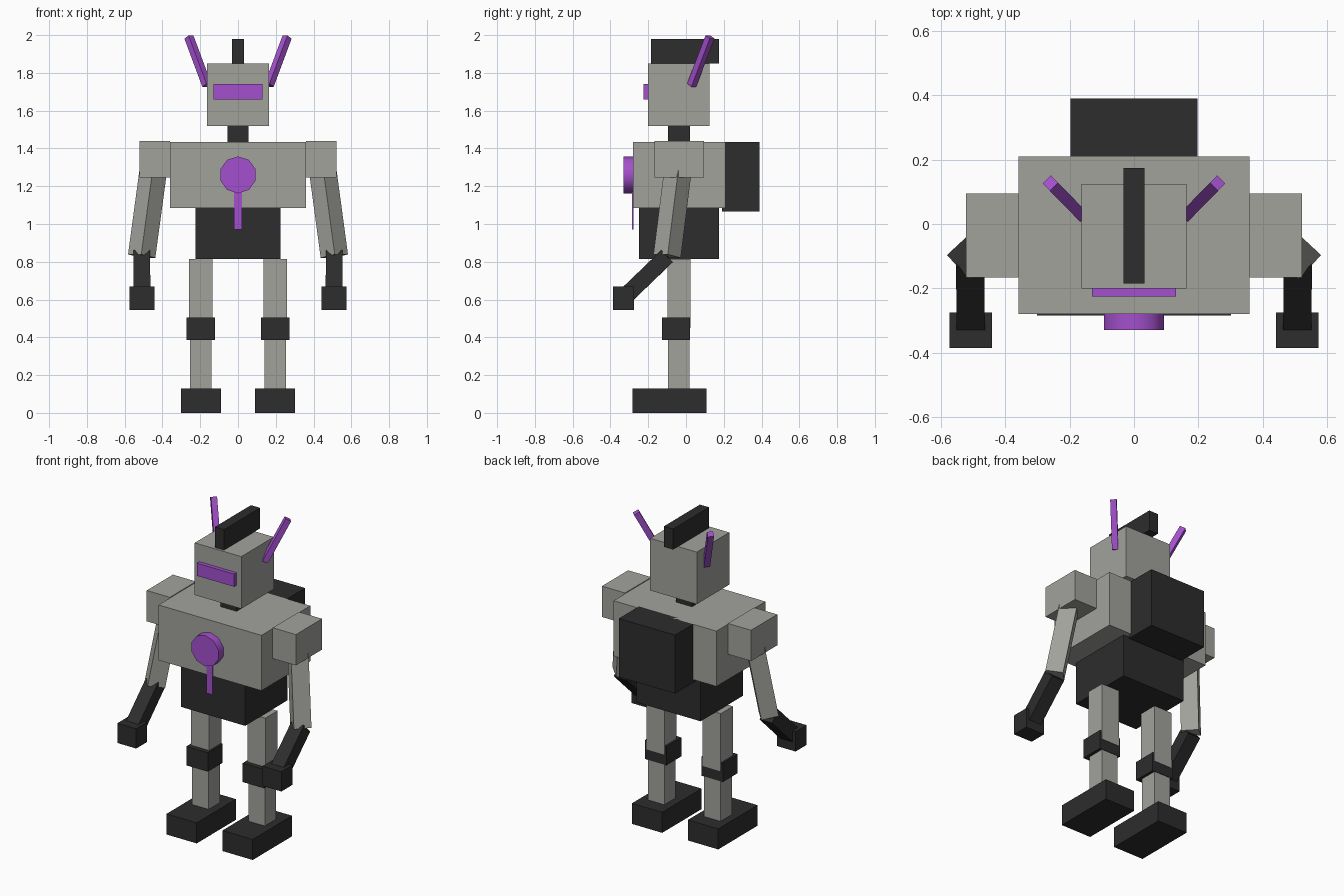
import bpy, math
from mathutils import Vector

default = bpy.data.objects.get("Cube")
if default:
    bpy.data.objects.remove(default, do_unlink=True)


def make_material(name, rgb):
    mat = bpy.data.materials.new(name)
    mat.use_nodes = True
    mat.diffuse_color = (*rgb, 1)
    mat.node_tree.nodes["Principled BSDF"].inputs["Base Color"].default_value = (*rgb, 1)
    return mat


GREY = make_material("warm grey", (0.36, 0.36, 0.335))
DARK = make_material("charcoal", (0.026, 0.026, 0.026))
PURPLE = make_material("purple", (0.37, 0.08, 0.61))


def finish(name, mat):
    obj = bpy.context.object
    obj.name = name
    obj.data.materials.append(mat)
    bpy.ops.object.transform_apply(location=False, rotation=False, scale=True)
    return obj


def box(name, mat, x, y, z):
    """Axis-aligned box from (low, high) ranges."""
    ranges = (x, y, z)
    bpy.ops.mesh.primitive_cube_add(size=1, location=[(a + b) / 2 for a, b in ranges])
    bpy.context.object.scale = [b - a for a, b in ranges]
    return finish(name, mat)


def bar(name, mat, start, end, width):
    """Square bar running between two points."""
    start, end = Vector(start), Vector(end)
    along = end - start
    bpy.ops.mesh.primitive_cube_add(size=1, location=(start + end) / 2)
    obj = bpy.context.object
    obj.rotation_euler = along.to_track_quat('Z', 'Y').to_euler()
    obj.scale = (width, width, along.length)
    return finish(name, mat)


# Body
box("torso", GREY, (-0.36, 0.36), (-0.28, 0.21), (1.085, 1.435))
box("abdomen", DARK, (-0.225, 0.225), (-0.25, 0.175), (0.815, 1.085))
box("backpack", DARK, (-0.197, 0.197), (0.19, 0.39), (1.065, 1.435))
box("neck", DARK, (-0.056, 0.056), (-0.095, 0.02), (1.435, 1.52))

# Head
box("head", GREY, (-0.163, 0.163), (-0.2, 0.125), (1.52, 1.85))
box("crest", DARK, (-0.032, 0.032), (-0.185, 0.175), (1.85, 1.98))
box("visor", PURPLE, (-0.13, 0.13), (-0.225, -0.2), (1.66, 1.74))

# Chest disc and the strip below it
bpy.ops.mesh.primitive_cylinder_add(vertices=10, radius=0.098, depth=0.05,
                                    location=(0, -0.305, 1.26),
                                    rotation=(math.pi / 2, 0, 0))
finish("chest_disc", PURPLE)
bpy.ops.object.shade_smooth_by_angle(angle=math.radians(40))
box("chest_strip", PURPLE, (-0.02, 0.02), (-0.285, -0.279), (0.97, 1.2))

# Limbs and antennae on both sides
for side, s in (("left", 1), ("right", -1)):
    def pair_box(name, mat, x, y, z):
        box(f"{side}_{name}", mat, sorted((s * x[0], s * x[1])), y, z)

    def pair_bar(name, mat, a, b, width):
        bar(f"{side}_{name}", mat, (s * a[0], *a[1:]), (s * b[0], *b[1:]), width)

    pair_bar("antenna", PURPLE, (0.165, 0.03, 1.735), (0.26, 0.127, 1.99), 0.036)

    elbow, wrist = (0.51, -0.1, 0.83), (0.508, -0.331, 0.608)
    pair_box("shoulder", GREY, (0.36, 0.522), (-0.167, 0.095), (1.245, 1.44))
    pair_bar("upper_arm", GREY, (0.441, -0.036, 1.34), elbow, 0.103)
    pair_bar("forearm", DARK, elbow, wrist, 0.088)
    pair_box("hand", DARK, (0.442, 0.574), (-0.386, -0.276), (0.545, 0.67))

    pair_box("thigh", GREY, (0.134, 0.26), (-0.098, 0.024), (0.45, 0.815))
    pair_box("knee", DARK, (0.122, 0.273), (-0.127, 0.021), (0.385, 0.505))
    pair_box("shin", GREY, (0.139, 0.254), (-0.095, 0.018), (0.13, 0.45))
    pair_box("foot", DARK, (0.09, 0.302), (-0.284, 0.109), (0, 0.13))
